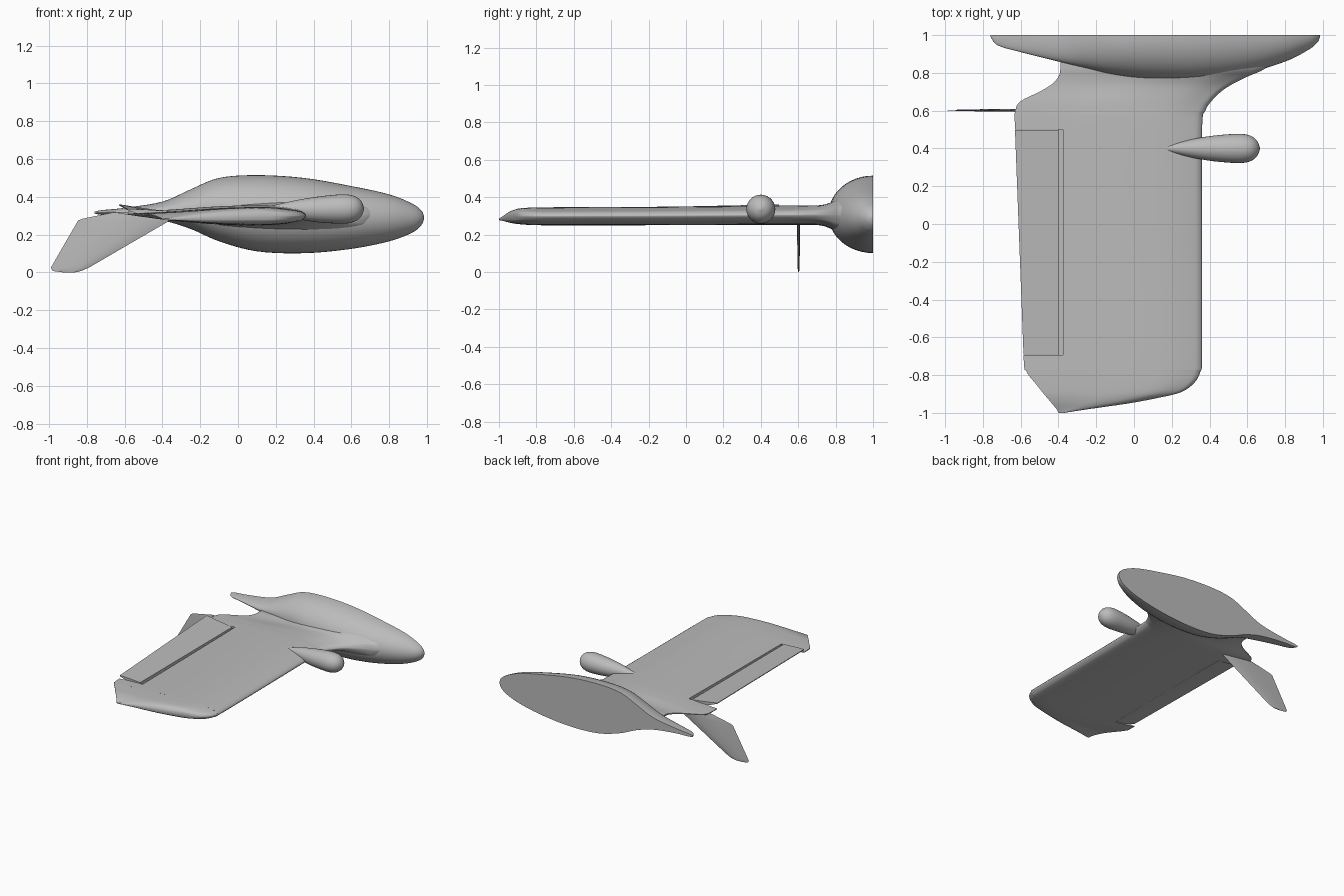
import bpy, bmesh, math
from mathutils import Vector

cube = bpy.data.objects.get("Cube")
if cube:
    bpy.data.objects.remove(cube, do_unlink=True)

grey = bpy.data.materials.new("plain grey")
grey.use_nodes = True
grey.diffuse_color = (0.5, 0.5, 0.5, 1)
grey.node_tree.nodes["Principled BSDF"].inputs["Base Color"].default_value = (0.5, 0.5, 0.5, 1)


def spline(rows, n):
    """Catmull-Rom interpolation through tuples of any length."""
    out = []
    for i in range(len(rows) - 1):
        a, b, c, d = (rows[max(0, min(len(rows) - 1, i + k))] for k in (-1, 0, 1, 2))
        for s in range(n):
            t = s / n
            out.append(tuple(0.5 * (2 * q + (r - p) * t + (2 * p - 5 * q + 4 * r - w) * t * t
                                    + (3 * q - p - 3 * r + w) * t ** 3)
                             for p, q, r, w in zip(a, b, c, d)))
    return out + [tuple(rows[-1])]


def loft(name, rings, smooth=True):
    """Skin closed rings of points and cap both ends."""
    bm = bmesh.new()
    loops = [[bm.verts.new(p) for p in ring] for ring in rings]
    n = len(loops[0])
    for a, b in zip(loops, loops[1:]):
        for i in range(n):
            j = (i + 1) % n
            bm.faces.new((a[i], a[j], b[j], b[i]))
    bm.faces.new(loops[0])
    bm.faces.new(loops[-1][::-1])
    bmesh.ops.recalc_face_normals(bm, faces=bm.faces)
    mesh = bpy.data.meshes.new(name)
    bm.to_mesh(mesh)
    bm.free()
    mesh.materials.append(grey)
    obj = bpy.data.objects.new(name, mesh)
    bpy.context.collection.objects.link(obj)
    if smooth:
        smooth_by_angle(obj)
    return obj


def smooth_by_angle(obj):
    bpy.ops.object.select_all(action='DESELECT')
    obj.select_set(True)
    bpy.context.view_layer.objects.active = obj
    bpy.ops.object.shade_smooth_by_angle(angle=math.radians(35))


def box(name, lo, hi):
    corners = [(lo[0], lo[1]), (hi[0], lo[1]), (hi[0], hi[1]), (lo[0], hi[1])]
    return loft(name, [[(x, y, z) for x, y in corners] for z in (lo[2], hi[2])], False)


def cut(obj, cutter):
    mod = obj.modifiers.new("cut", 'BOOLEAN')
    mod.operation = 'DIFFERENCE'
    mod.solver = 'EXACT'
    mod.object = cutter
    bpy.context.view_layer.objects.active = obj
    bpy.ops.object.modifier_apply(modifier=mod.name)
    bpy.data.objects.remove(cutter, do_unlink=True)


# Half fuselage: x, top, bottom, half width; flat on the centre plane
body = spline([(0.985, 0.295, 0.285, 0.008), (0.97, 0.328, 0.25, 0.04), (0.92, 0.365, 0.21, 0.08),
               (0.8, 0.413, 0.165, 0.14), (0.6, 0.457, 0.125, 0.2), (0.35, 0.5, 0.102, 0.235),
               (0.1, 0.515, 0.112, 0.235), (-0.1, 0.5, 0.165, 0.21), (-0.25, 0.44, 0.23, 0.175),
               (-0.4, 0.375, 0.275, 0.14), (-0.6, 0.342, 0.3, 0.09), (-0.72, 0.33, 0.305, 0.055),
               (-0.76, 0.322, 0.312, 0.008)], 5)
rings = []
for x, top, bottom, w in body:
    arc = [math.pi * i / 24 for i in range(25)]
    rings.append([(x, 1 - w * math.sin(a), (top + bottom) / 2 + (top - bottom) / 2 * math.cos(a))
                  for a in arc])
loft("half_fuselage", rings)

# Wing section: chord fraction, upper height, lower height
section = spline([(0, 0.301, 0.297), (0.012, 0.314, 0.284), (0.05, 0.327, 0.268), (0.2, 0.345, 0.251),
                  (0.45, 0.342, 0.252), (0.75, 0.323, 0.274), (1, 0.312, 0.306)], 4)


def wing_ring(y, lead, trail, thick, lift):
    def point(u, z):
        return (lead + (trail - lead) * u, y, 0.298 + (z - 0.298) * thick + lift)
    return [point(u, t) for u, t, b in section] + [point(u, b) for u, t, b in reversed(section)]


# Wing stations: y, leading edge, trailing edge, thickness, lift
stations = [(-1, -0.37, -0.4, 0.08, -0.017), (-0.98, -0.24, -0.41, 0.25, -0.012),
            (-0.95, -0.03, -0.435, 0.55, -0.006), (-0.92, 0.13, -0.46, 0.75, -0.002),
            (-0.89, 0.25, -0.485, 0.87, 0), (-0.84, 0.32, -0.525, 0.95, 0),
            (-0.78, 0.352, -0.57, 0.98, 0), (-0.7, 0.36, -0.585, 1, 0),
            (-0.1, 0.36, -0.607, 1.02, 0.002), (0.5, 0.36, -0.63, 1.06, 0.006),
            (0.6, 0.378, -0.628, 1.06, 0.006), (0.65, 0.41, -0.6, 1.06, 0.006),
            (0.7, 0.46, -0.5, 1.08, 0.006), (0.74, 0.52, -0.435, 1.2, 0.005),
            (0.78, 0.6, -0.4, 1.5, 0.004), (0.82, 0.69, -0.39, 1.9, 0.003),
            (0.88, 0.76, -0.39, 2.1, 0)]
wing = loft("wing", [wing_ring(*s) for s in spline(stations, 4)])

# Opening for the flap, with a shallow groove ahead of the hinge
cut(wing, box("flap_cutter", (-0.8, -0.693, 0.1), (-0.4, 0.5, 0.6)))
cut(wing, box("groove_cutter", (-0.45, -0.693, 0.298), (-0.376, 0.5, 0.6)))
smooth_by_angle(wing)

# Flap, slightly raised at its trailing edge
rings = []
for y, trail, rise in ((-0.69, -0.585, 0.02), (0.497, -0.63, 0.045)):
    front = -0.4
    upper = [(front, y, 0.327), ((front + trail) / 2, y, 0.325 + rise * 0.4),
             (trail, y, 0.316 + rise)]
    lower = [(trail, y, 0.31 + rise), ((front + trail) / 2, y, 0.29 + rise * 0.4),
             (front, y, 0.279)]
    rings.append(upper + lower)
loft("flap", rings)

# Engine pod: x, radius, centre height
pod = spline([(0.13, 0.004, 0.338), (0.2, 0.022, 0.336), (0.3, 0.047, 0.334), (0.4, 0.065, 0.333),
              (0.5, 0.075, 0.335), (0.57, 0.077, 0.336), (0.62, 0.066, 0.337),
              (0.652, 0.04, 0.337), (0.667, 0.004, 0.337)], 4)
loft("engine_pod", [[(x, 0.4 + r * math.cos(math.tau * i / 28), z + r * math.sin(math.tau * i / 28))
                     for i in range(28)] for x, r, z in pod])

# Swept lower fin: height, leading edge x, trailing edge x, half thickness
fin = [(0.001, -0.86, -0.93, 0.003), (0.008, -0.83, -0.98, 0.004), (0.025, -0.79, -0.99, 0.005),
       (0.13, -0.61, -0.93, 0.007), (0.275, -0.36, -0.846, 0.009), (0.285, -0.35, -0.82, 0.009),
       (0.318, -0.45, -0.66, 0.008)]
rings = []
for z, lead, trail, t in fin:
    chord = trail - lead
    side = [(0.08, 0.6), (0.3, 1), (0.65, 0.75)]
    ring = [(lead, 0.602, z)] + [(lead + chord * u, 0.602 + t * k, z) for u, k in side]
    ring += [(trail, 0.602, z)] + [(lead + chord * u, 0.602 - t * k, z) for u, k in reversed(side)]
    rings.append(ring)
loft("lower_fin", rings)
